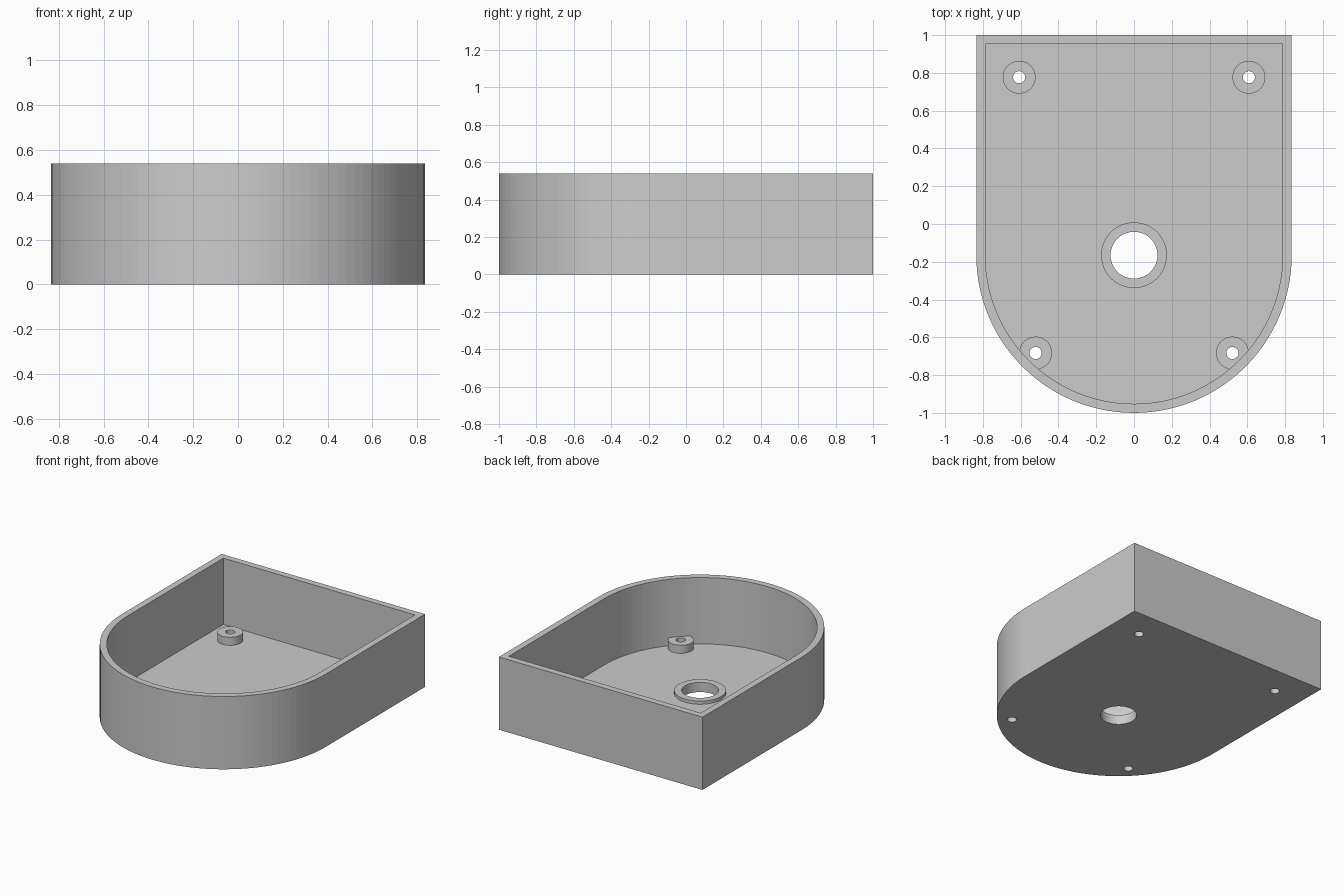
import bpy, bmesh, math

if "Cube" in bpy.data.objects:
    bpy.data.objects.remove(bpy.data.objects["Cube"], do_unlink=True)

HALF, BACK, HEIGHT = 0.835, 1.0, 0.54
WALL, FLOOR = 0.048, 0.048
ARC_Y = HALF - BACK          # centre of the rounded front

grey = bpy.data.materials.new("plain grey")
grey.use_nodes = True
colour = (0.6, 0.6, 0.6, 1)
grey.diffuse_color = colour
grey.node_tree.nodes["Principled BSDF"].inputs["Base Color"].default_value = colour


def prism(name, outline, z0, z1):
    """Extrude a flat outline from z0 up to z1."""
    bm = bmesh.new()
    base = bm.faces.new([bm.verts.new((x, y, z0)) for x, y in outline])
    top = bmesh.ops.extrude_face_region(bm, geom=[base])["geom"]
    verts = [v for v in top if isinstance(v, bmesh.types.BMVert)]
    bmesh.ops.translate(bm, verts=verts, vec=(0, 0, z1 - z0))
    bmesh.ops.recalc_face_normals(bm, faces=bm.faces)
    mesh = bpy.data.meshes.new(name)
    bm.to_mesh(mesh)
    bm.free()
    mesh.materials.append(grey)
    obj = bpy.data.objects.new(name, mesh)
    bpy.context.collection.objects.link(obj)
    return obj


def circle(x, y, r, n):
    return [(x + r * math.cos(2 * math.pi * i / n),
             y + r * math.sin(2 * math.pi * i / n)) for i in range(n)]


def d_shape(inset, n=56):
    """Square back with a half-round front, shrunk by the inset."""
    r = HALF - inset
    arc = [(-r * math.cos(math.pi * i / n), ARC_Y - r * math.sin(math.pi * i / n))
           for i in range(n + 1)]
    return arc + [(r, BACK - inset), (-r, BACK - inset)]


def cut(obj, cutter):
    """Subtract the cutter and bake the result."""
    mod = obj.modifiers.new("cut", "BOOLEAN")
    mod.operation = "DIFFERENCE"
    mod.solver = "EXACT"
    mod.object = cutter
    bpy.context.view_layer.objects.active = obj
    bpy.ops.object.modifier_apply(modifier=mod.name)


# Open tray
tray = prism("tray", d_shape(0), 0, HEIGHT)
cavity = prism("cavity_cutter", d_shape(WALL), FLOOR, HEIGHT + 0.1)
cut(tray, cavity)
bpy.data.objects.remove(cavity, do_unlink=True)

# Raised rings with through holes: name, x, y, outer radius, hole radius, top, sides
rings = [("cable_hole_collar", 0, ARC_Y, 0.174, 0.124, 0.072, 48)]
for side, sign in (("left", 1), ("right", -1)):
    rings.append((f"back_{side}_screw_post", sign * 0.608, 0.777, 0.087, 0.032, 0.108, 32))
    rings.append((f"front_{side}_screw_post", sign * 0.521, -0.683, 0.087, 0.032, 0.108, 32))

for name, x, y, outer, hole, top, sides in rings:
    ring = prism(name, circle(x, y, outer, sides), FLOOR / 2, top)
    cutter = prism("hole_cutter", circle(x, y, hole, sides), -0.1, top + 0.1)
    cut(ring, cutter)
    cut(tray, cutter)
    bpy.data.objects.remove(cutter, do_unlink=True)
